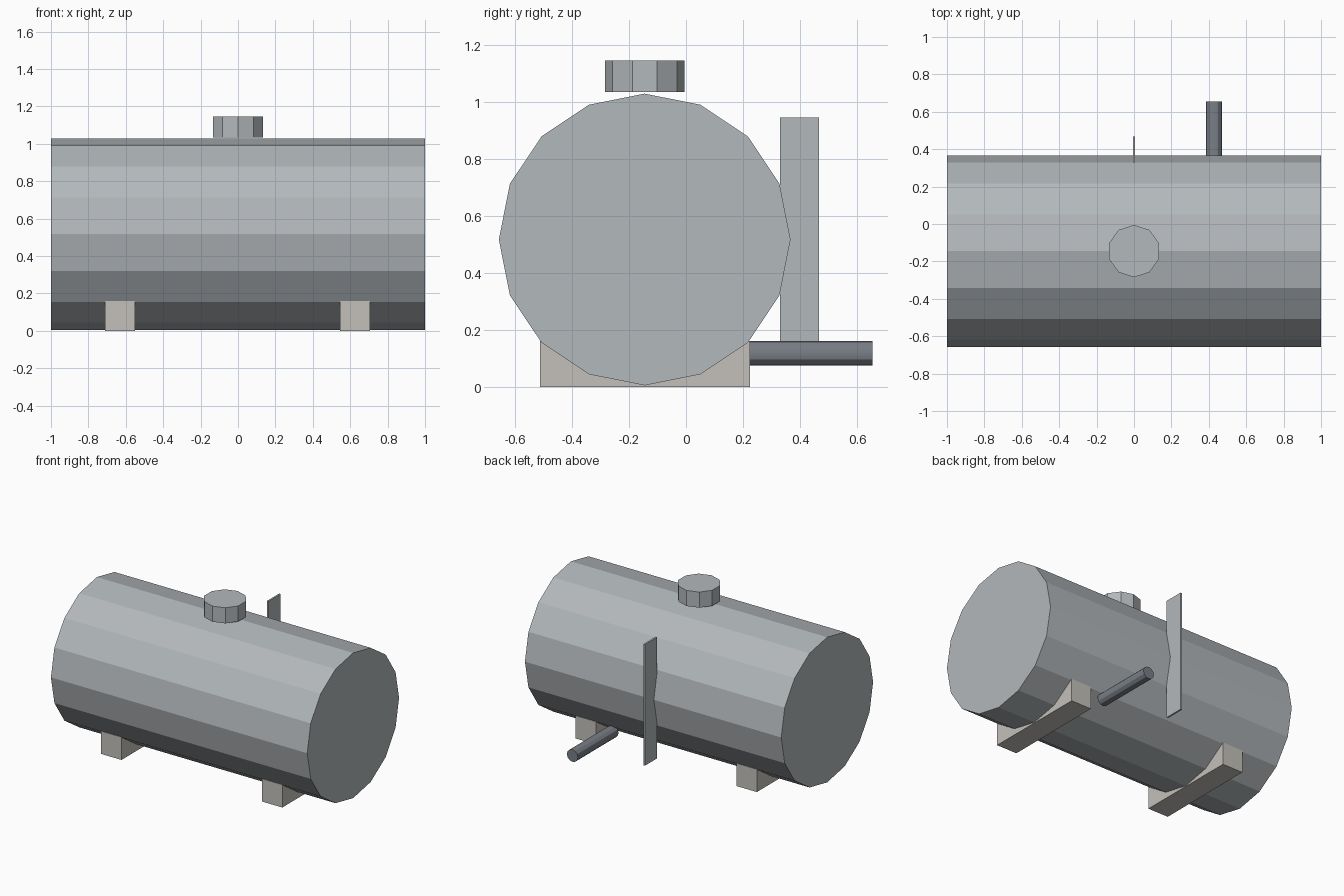
import bpy
from math import pi

if "Cube" in bpy.data.objects:
    bpy.data.objects.remove(bpy.data.objects["Cube"])


def material(name, rgb):
    m = bpy.data.materials.new(name)
    m.diffuse_color = (*rgb, 1)
    m.use_nodes = True
    m.node_tree.nodes["Principled BSDF"].inputs["Base Color"].default_value = m.diffuse_color
    return m


STEEL = material("steel", (0.45, 0.48, 0.50))
DARK = material("dark_steel", (0.19, 0.21, 0.24))
CONCRETE = material("concrete", (0.55, 0.53, 0.49))


def finish(name, mat):
    ob = bpy.context.object
    ob.name = name
    bpy.ops.object.transform_apply(location=False, rotation=True, scale=True)
    ob.data.materials.append(mat)
    return ob


def cylinder(name, sides, radius, length, loc, rot, mat):
    bpy.ops.mesh.primitive_cylinder_add(vertices=sides, radius=radius, depth=length,
                                        location=loc, rotation=rot)
    return finish(name, mat)


def box(name, x, y, z, mat):
    spans = (x, y, z)
    bpy.ops.mesh.primitive_cube_add(size=1, location=[(a + b) / 2 for a, b in spans])
    bpy.context.object.scale = [b - a for a, b in spans]
    return finish(name, mat)


# horizontal 16-sided tank
cylinder("tank", 16, 0.512, 2.0, (0, -0.145, 0.517), (0, pi / 2, 0), STEEL)

# hatch on top
cylinder("hatch", 10, 0.14, 0.11, (0, -0.145, 1.09), (0, 0, 0), STEEL)

# thin level gauge strip on the back
box("level_gauge", (-0.006, 0.006), (0.33, 0.467), (0.09, 0.945), STEEL)

# outlet pipe at the back
cylinder("outlet_pipe", 12, 0.043, 0.453, (0.428, 0.4285, 0.117), (pi / 2, 0, 0), DARK)
bpy.ops.object.shade_smooth_by_angle()

# two support blocks
for side, x in (("left", -0.63), ("right", 0.625)):
    box(side + "_support", (x - 0.08, x + 0.08), (-0.513, 0.224), (0, 0.16), CONCRETE)
